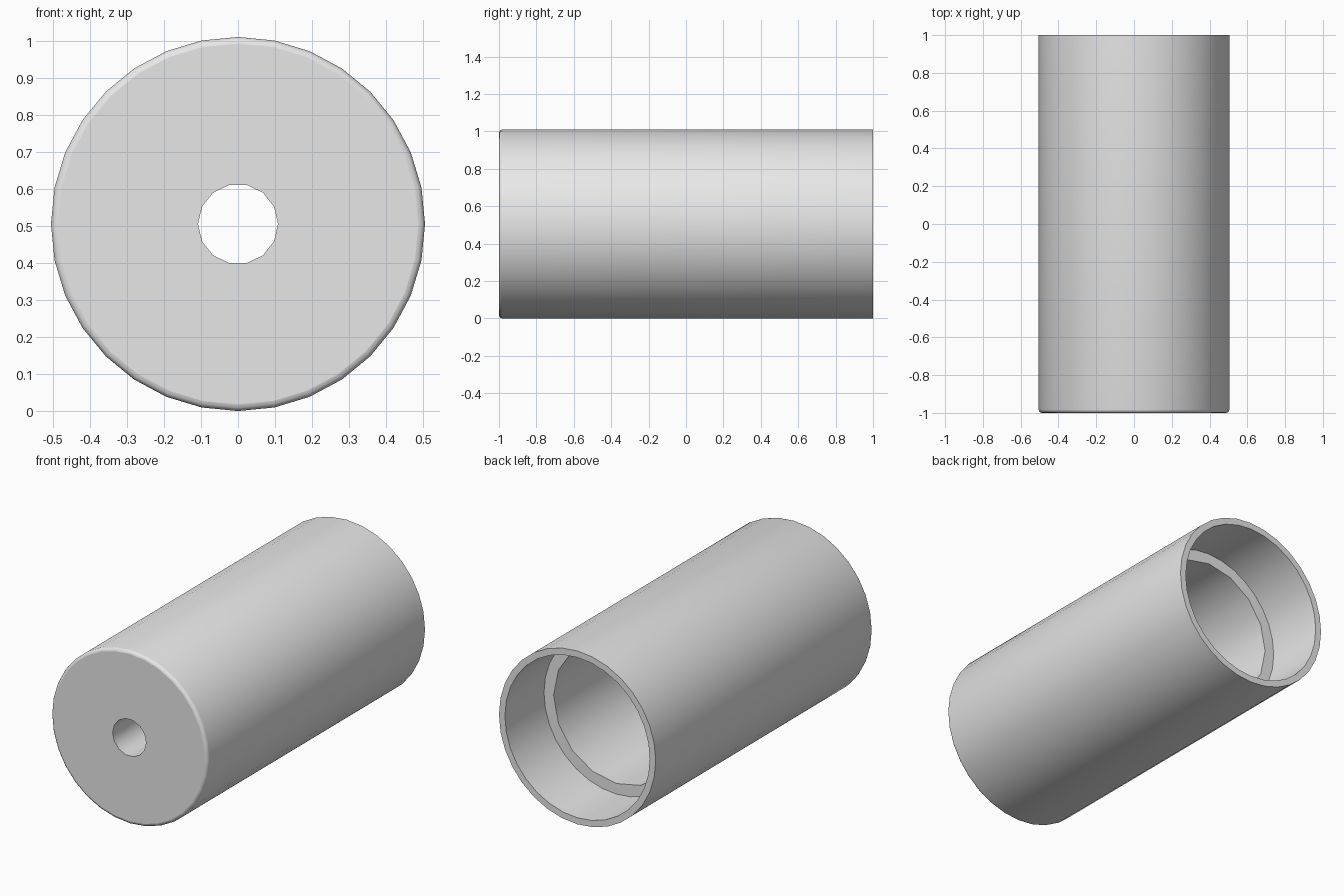
import bpy
import bmesh
import math

cube = bpy.data.objects.get("Cube")
if cube:
    bpy.data.objects.remove(cube, do_unlink=True)

R = 0.505        # outer radius, also the height of the axis
BEVEL = 0.018    # rounding of the front rim
BORE_END = 0.64  # depth of the wide rear bore
FLOOR = -0.64    # floor of the narrow bore

grey = bpy.data.materials.new("light_grey")
grey.use_nodes = True
grey.diffuse_color = (0.8, 0.8, 0.8, 1)
grey.node_tree.nodes["Principled BSDF"].inputs["Base Color"].default_value = grey.diffuse_color

bm = bmesh.new()


def ring(radius, y, sides):
    """Closed loop of edges around the y axis, with a vertex at +x."""
    verts = []
    for i in range(sides):
        a = math.tau * i / sides
        verts.append(bm.verts.new((radius * math.cos(a), y, R + radius * math.sin(a))))
    return [bm.edges.new((verts[i], verts[(i + 1) % sides])) for i in range(sides)]


def wall(loops):
    """Smooth surface through successive loops."""
    for a, b in zip(loops, loops[1:]):
        for f in bmesh.ops.bridge_loops(bm, edges=a + b)["faces"]:
            f.smooth = True


def annulus(outer, inner):
    """Flat ring between two loops in one plane."""
    fill = bmesh.ops.triangle_fill(bm, edges=outer + inner, use_beauty=True)
    for f in fill["geom"]:
        if isinstance(f, bmesh.types.BMFace):
            f.smooth = False


# Outer shell with a rounded front rim
shell = []
for step in range(4):
    t = math.radians(30 * step)
    shell.append(ring(R - BEVEL * (1 - math.sin(t)), -1 + BEVEL * (1 - math.cos(t)), 32))
shell.append(ring(R, 1, 32))
wall(shell)

# Wide rear bore, narrow bore and front hole
wide = [ring(0.467, 1, 32), ring(0.467, BORE_END, 32)]
narrow = [ring(0.405, BORE_END, 16), ring(0.405, FLOOR, 16)]
hole = [ring(0.108, FLOOR, 14), ring(0.108, -1, 14)]
for bore in (wide, narrow, hole):
    wall(bore)

# Flat rear rim, inner step, bore floor and front face
annulus(shell[-1], wide[0])
annulus(wide[1], narrow[0])
annulus(narrow[1], hole[0])
annulus(shell[0], hole[1])

bmesh.ops.recalc_face_normals(bm, faces=bm.faces)
mesh = bpy.data.meshes.new("hollow_cylinder")
bm.to_mesh(mesh)
bm.free()
mesh.materials.append(grey)
body = bpy.data.objects.new("hollow_cylinder", mesh)
bpy.context.collection.objects.link(body)
